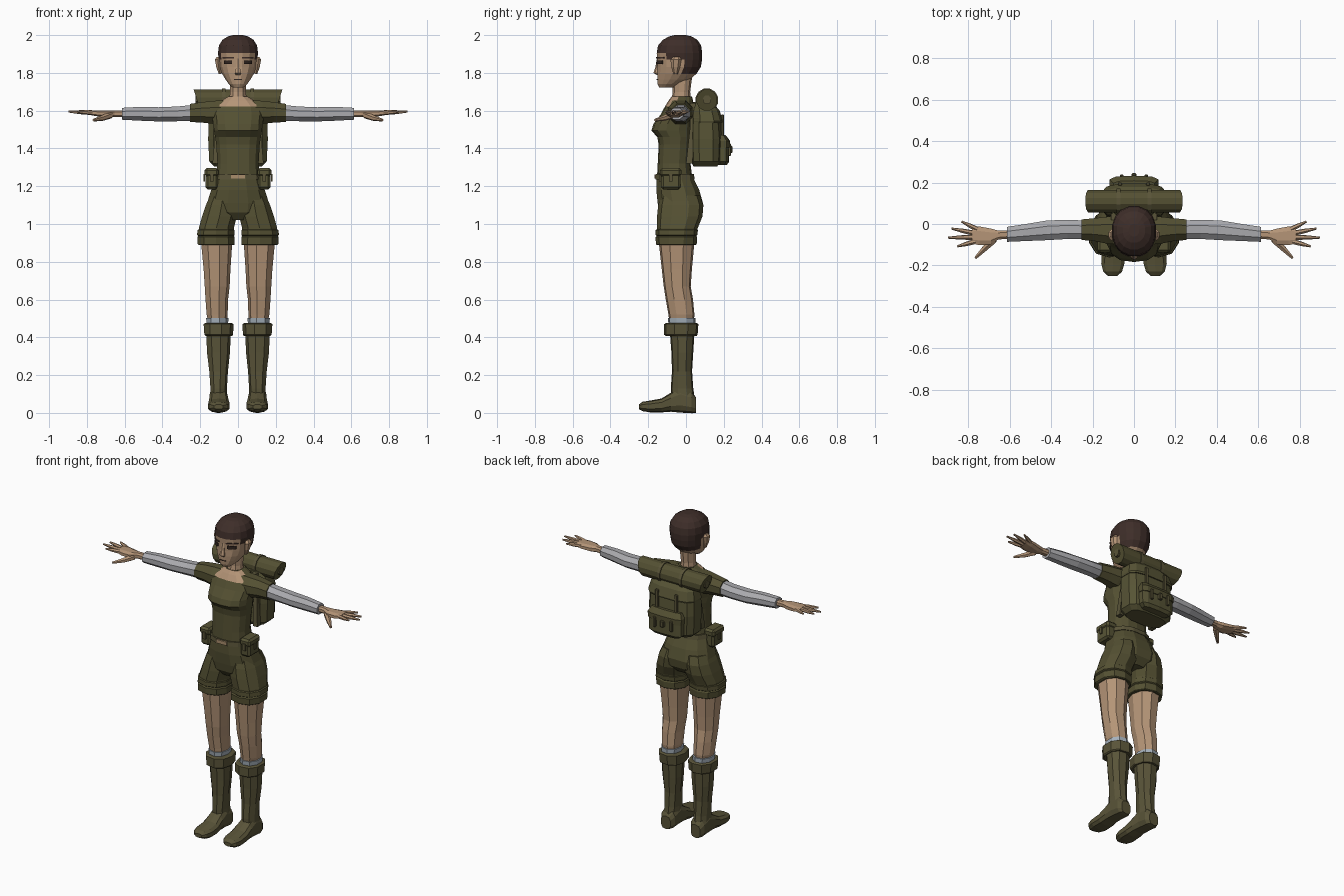
import bpy, bmesh, math
from mathutils import Vector


def material(name, rgb):
    m = bpy.data.materials.new(name)
    m.diffuse_color = (*rgb, 1)
    return m


OLIVE = material("olive_cloth", (0.088, 0.080, 0.032))
BOOT = material("boot_green", (0.100, 0.088, 0.040))
PACK = material("pack_green", (0.095, 0.088, 0.036))
SKIN = material("skin", (0.46, 0.30, 0.185))
GREY = material("grey_sleeve", (0.40, 0.40, 0.42))
SOCK = material("sock_grey", (0.38, 0.44, 0.50))
HAIR = material("dark_brown_hair", (0.048, 0.027, 0.022))
EYE = material("eye_dark", (0.03, 0.018, 0.014))
TAN = material("tan_buckle", (0.40, 0.27, 0.15))


def finish(name, bm, mats, mirror=False, rule=None):
    bmesh.ops.recalc_face_normals(bm, faces=bm.faces[:])
    if rule:
        for f in bm.faces:
            f.material_index = rule(f.calc_center_median())
    me = bpy.data.meshes.new(name)
    bm.to_mesh(me)
    bm.free()
    for m in (mats if isinstance(mats, list) else [mats]):
        me.materials.append(m)
    ob = bpy.data.objects.new(name, me)
    bpy.context.collection.objects.link(ob)
    if mirror:
        mod = ob.modifiers.new("mirror", 'MIRROR')
        mod.use_mirror_merge = False
    return ob


def loft(name, rings, mats, n=8, axis='z', p=2.0, mirror=False, rule=None, tweak=None):
    """Skin rings given as (position, a_min, a_max, b_min, b_max) along an axis."""
    bm = bmesh.new()
    loops = []
    for pos, a0, a1, b0, b1 in rings:
        loop = []
        for i in range(n):
            t = 2 * math.pi * (i + 0.5) / n
            u, v = (math.copysign(abs(w) ** (2 / p), w) for w in (math.cos(t), math.sin(t)))
            k = math.cos(math.pi / n) ** (2 / p)
            a = (a0 + a1) / 2 + (a1 - a0) / 2 * u / k
            b = (b0 + b1) / 2 + (b1 - b0) / 2 * v / k
            co = {'z': (a, b, pos), 'x': (pos, a, b), 'y': (a, pos, b)}[axis]
            loop.append(bm.verts.new(tweak(Vector(co)) if tweak else co))
        loops.append(loop)
    for lo, hi in zip(loops, loops[1:]):
        for i in range(n):
            j = (i + 1) % n
            bm.faces.new((lo[i], lo[j], hi[j], hi[i]))
    bm.faces.new(loops[0])
    bm.faces.new(loops[-1])
    return finish(name, bm, mats, mirror, rule)


def sym(rings):
    return [(z, -w, w, y0, y1) for z, w, y0, y1 in rings]


def box(name, x, y, z, mat, mirror=False, bevel=0.0):
    bm = bmesh.new()
    bmesh.ops.create_cube(bm, size=1)
    for v in bm.verts:
        v.co = [(r[0] + r[1]) / 2 + c * (r[1] - r[0]) for c, r in zip(v.co, (x, y, z))]
    if bevel:
        bmesh.ops.bevel(bm, geom=bm.edges[:], offset=bevel, segments=1, affect='EDGES')
    return finish(name, bm, mat, mirror)


def tube(name, pts, mat, n=6, mirror=True):
    """Tapered tube through (x, y, z, radius) points."""
    bm = bmesh.new()
    loops = []
    d = (Vector(pts[-1][:3]) - Vector(pts[0][:3])).normalized()
    side = d.orthogonal().normalized()
    up = d.cross(side)
    for x, y, z, r in pts:
        loops.append([bm.verts.new(Vector((x, y, z)) + r * (side * math.cos(6.28319 * i / n)
                      + up * math.sin(6.28319 * i / n))) for i in range(n)])
    for lo, hi in zip(loops, loops[1:]):
        for i in range(n):
            bm.faces.new((lo[i], lo[i - 1], hi[i - 1], hi[i]))
    bm.faces.new(loops[0])
    bm.faces.new(loops[-1])
    return finish(name, bm, mat, mirror)


# Head with cropped hair assigned above the hairline
def hairline(c):
    return 1 if c.z > 1.905 or (c.y > -0.03 and c.z > 1.80) or \
        (c.z > 1.87 and abs(c.x) > 0.08) else 0


loft("head", sym([(1.722, .028, -.142, -.07), (1.74, .048, -.150, -.03), (1.765, .066, -.152, .02),
                  (1.795, .084, -.152, .055), (1.83, .097, -.150, .078), (1.87, .102, -.152, .085),
                  (1.905, .106, -.155, .086), (1.945, .101, -.148, .08), (1.975, .082, -.122, .06),
                  (1.993, .054, -.09, .03), (2.0, .025, -.06, 0)]),
     [SKIN, HAIR], n=16, p=2.15, rule=hairline)
loft("neck", sym([(1.62, .058, -.085, .03), (1.66, .046, -.074, .022), (1.70, .042, -.068, .02),
                  (1.78, .045, -.07, .03)]), SKIN, n=10)
loft("ear", [(1.795, .088, .102, -.065, -.045), (1.83, .09, .115, -.075, -.035),
             (1.87, .092, .122, -.078, -.028), (1.885, .092, .112, -.065, -.035)],
     SKIN, n=6, mirror=True)
loft("nose", sym([(1.79, .012, -.155, -.14), (1.80, .017, -.170, -.14), (1.83, .010, -.161, -.14),
                  (1.875, .008, -.153, -.14)]), SKIN, n=6)


# Painted facial details as thin curved plates
def face_plate(name, x0, x1, z0, z1, mat, mirror=True):
    bm = bmesh.new()
    cols = []
    for i in range(5):
        x = x0 + (x1 - x0) * i / 4
        y = -.034 - .120 * (1 - abs(x / .105) ** 2.15) ** (1 / 2.15)
        cols.append([bm.verts.new((x, y - d, z)) for d, z in ((0, z0), (.006, z0), (.006, z1), (0, z1))])
    for a, b in zip(cols, cols[1:]):
        for k in range(4):
            bm.faces.new((a[k - 1], a[k], b[k], b[k - 1]))
    bm.faces.new(cols[0])
    bm.faces.new(cols[-1])
    finish(name, bm, mat, mirror)


face_plate("eyebrow", .022, .082, 1.876, 1.883, HAIR)
face_plate("eye", .032, .075, 1.846, 1.866, EYE)
box("mouth", (-.02, .02), (-.155, -.148), (1.763, 1.767), EYE)

# Shirt with a scooped neckline
loft("shirt", sym([(1.24, .118, -.152, .032), (1.32, .109, -.148, .022), (1.42, .115, -.143, .028),
                   (1.46, .121, -.150, .034), (1.495, .127, -.181, .038), (1.53, .131, -.170, .04),
                   (1.58, .138, -.132, .04), (1.622, .128, -.110, .04), (1.655, .085, -.09, .036),
                   (1.675, .052, -.075, .03)]),
     [OLIVE, SKIN], n=14, p=2.5,
     rule=lambda c: 1 if c.z > 1.625 and c.y < -.04 and abs(c.x) < .075 else 0)
loft("shirt_sleeve", [(.07, -.10, .037, 1.525, 1.655), (.13, -.095, .035, 1.53, 1.652),
                      (.19, -.082, .028, 1.537, 1.645), (.253, -.077, .022, 1.54, 1.636)],
     OLIVE, n=8, axis='x', mirror=True)
loft("arm_sleeve", [(.24, -.072, .017, 1.545, 1.63), (.32, -.072, .020, 1.544, 1.622),
                    (.42, -.078, .017, 1.543, 1.618), (.52, -.082, .0, 1.547, 1.62),
                    (.613, -.086, -.014, 1.552, 1.615)],
     GREY, n=8, axis='x', mirror=True)

# Hands
loft("palm", [(.60, -.07, -.03, 1.566, 1.602), (.655, -.075, -.032, 1.567, 1.602),
              (.69, -.098, -.022, 1.563, 1.602), (.745, -.102, -.012, 1.570, 1.602),
              (.782, -.094, -.016, 1.577, 1.602)], SKIN, n=8, axis='x', p=2.6, mirror=True)
for name, (bx, by), (tx, ty) in (("index", (.765, -.084), (.852, -.108)),
                                 ("middle", (.772, -.064), (.897, -.066)),
                                 ("ring", (.772, -.044), (.880, -.022)),
                                 ("little", (.755, -.026), (.832, .012))):
    tube(name + "_finger", [(bx, by, 1.589, .013), ((bx + tx) / 2, (by + ty) / 2, 1.592, .011),
                            (tx, ty, 1.595, .005)], SKIN)
tube("thumb", [(.675, -.075, 1.577, .019), (.72, -.118, 1.560, .015), (.765, -.164, 1.55, .007)], SKIN)

# Shorts: hips, legs and turned-up cuffs
loft("shorts_hips", sym([(1.02, .07, -.11, .05), (1.06, .15, -.142, .083), (1.11, .164, -.150, .09),
                         (1.18, .142, -.157, .07), (1.25, .117, -.155, .036)]), OLIVE, n=12, p=2.4)
loft("shorts_leg", [(.93, .025, .208, -.148, .045), (.98, .022, .207, -.150, .058),
                    (1.04, .006, .19, -.148, .082), (1.10, .004, .17, -.142, .087),
                    (1.15, .01, .148, -.13, .07)], OLIVE, n=10, p=2.3, mirror=True)
loft("shorts_cuff", [(.888, .022, .207, -.150, .047), (.892, .018, .213, -.155, .052),
                     (.930, .018, .215, -.156, .054), (.937, .023, .21, -.151, .05),
                     (.942, .018, .217, -.157, .056), (.968, .018, .214, -.156, .058),
                     (.972, .024, .207, -.15, .053)], OLIVE, n=10, p=2.3, mirror=True)

# Belt with buckle and hip pouches
loft("belt", sym([(1.236, .128, -.162, .046), (1.264, .124, -.160, .042)]), BOOT, n=12, p=2.4)
box("buckle", (-.036, .036), (-.168, -.158), (1.240, 1.262), TAN)
box("belt_pouch", (.105, .172), (-.132, -.028), (1.183, 1.275), PACK, True, .012)
box("pouch_flap", (.103, .177), (-.138, -.024), (1.25, 1.296), PACK, True, .012)
box("pouch_button", (.174, .182), (-.09, -.072), (1.225, 1.265), BOOT, True)
box("pouch_front_tab", (.13, .148), (-.143, -.13), (1.225, 1.27), BOOT, True)

# Legs, socks and boots
loft("leg", [(.46, .062, .152, -.082, .036), (.52, .058, .166, -.09, .042), (.60, .056, .172, -.104, .034),
             (.67, .048, .176, -.115, .022), (.76, .044, .182, -.125, .028), (.92, .034, .197, -.142, .042)],
     SKIN, n=9, p=2.2, mirror=True)
loft("sock", [(.45, .058, .163, -.088, .045), (.502, .053, .169, -.093, .047)], SOCK, n=9, p=2.2, mirror=True)
loft("boot_shaft", [(.05, .058, .15, -.075, .048), (.13, .061, .146, -.078, .036),
                    (.22, .056, .152, -.072, .03), (.32, .046, .164, -.075, .036),
                    (.42, .042, .168, -.082, .042)], BOOT, n=9, p=2.2, mirror=True)
loft("boot_cuff", [(.408, .034, .172, -.105, .054), (.414, .03, .178, -.112, .058),
                   (.470, .028, .182, -.112, .062), (.475, .036, .174, -.104, .054)],
     BOOT, n=9, p=2.3, mirror=True)
loft("boot_foot", [(.054, .072, .136, 0, .08), (.03, .056, .15, 0, .11), (-.03, .056, .15, .004, .135),
                   (-.08, .052, .152, .008, .105), (-.13, .046, .156, .004, .075),
                   (-.19, .046, .158, .004, .064), (-.23, .058, .148, .010, .058),
                   (-.25, .08, .126, .02, .044)], BOOT, n=10, axis='y', p=2.8, mirror=True)

# Backpack body, lid and pockets
loft("backpack", sym([(1.305, .125, .04, .165), (1.33, .152, .025, .187), (1.45, .158, .022, .192),
                      (1.56, .154, .025, .182), (1.61, .138, .03, .165), (1.645, .105, .04, .135)]),
     PACK, n=12, p=3.2)
loft("pack_lid", sym([(1.535, .158, .03, .192), (1.545, .161, .028, .195), (1.60, .148, .03, .178),
                      (1.64, .118, .035, .145)]), PACK, n=12, p=3.2)
loft("pack_pocket", sym([(1.312, .09, .165, .215), (1.33, .112, .165, .228), (1.43, .113, .165, .226),
                         (1.465, .10, .165, .205)]), PACK, n=10, p=3.2)
loft("pocket_flap", sym([(1.405, .116, .165, .232), (1.44, .118, .165, .232), (1.472, .10, .165, .208)]),
     OLIVE, n=10, p=3.2)
box("pocket_strap", (.05, .068), (.222, .238), (1.36, 1.425), BOOT, True, .003)
box("pocket_clasp", (-.012, .012), (.225, .245), (1.375, 1.415), BOOT, False, .004)
box("lid_strap", (.058, .078), (.186, .2), (1.46, 1.58), BOOT, True, .003)
loft("back_strap", [(1.32, .105, .135, .0, .035), (1.5, .09, .12, .02, .04), (1.64, .08, .11, .02, .05)],
     BOOT, n=4, mirror=True)


# Bedroll with slanted ends, held by two looped straps
def slant(v):
    v.x *= 1 + 1.4 * (v.z - 1.69)
    return v


loft("bedroll", [(x, .056, .165, 1.60, 1.712) for x in (-.228, -.1, .1, .228)],
     OLIVE, n=12, axis='x', tweak=slant)
loft("bedroll_core", [(x, .09, .132, 1.635, 1.68) for x in (-.226, .226)], BOOT, n=8, axis='x')
loft("bedroll_strap", [(x, .051, .170, 1.595, 1.717) for x in (.065, .085)],
     BOOT, n=12, axis='x', mirror=True)
